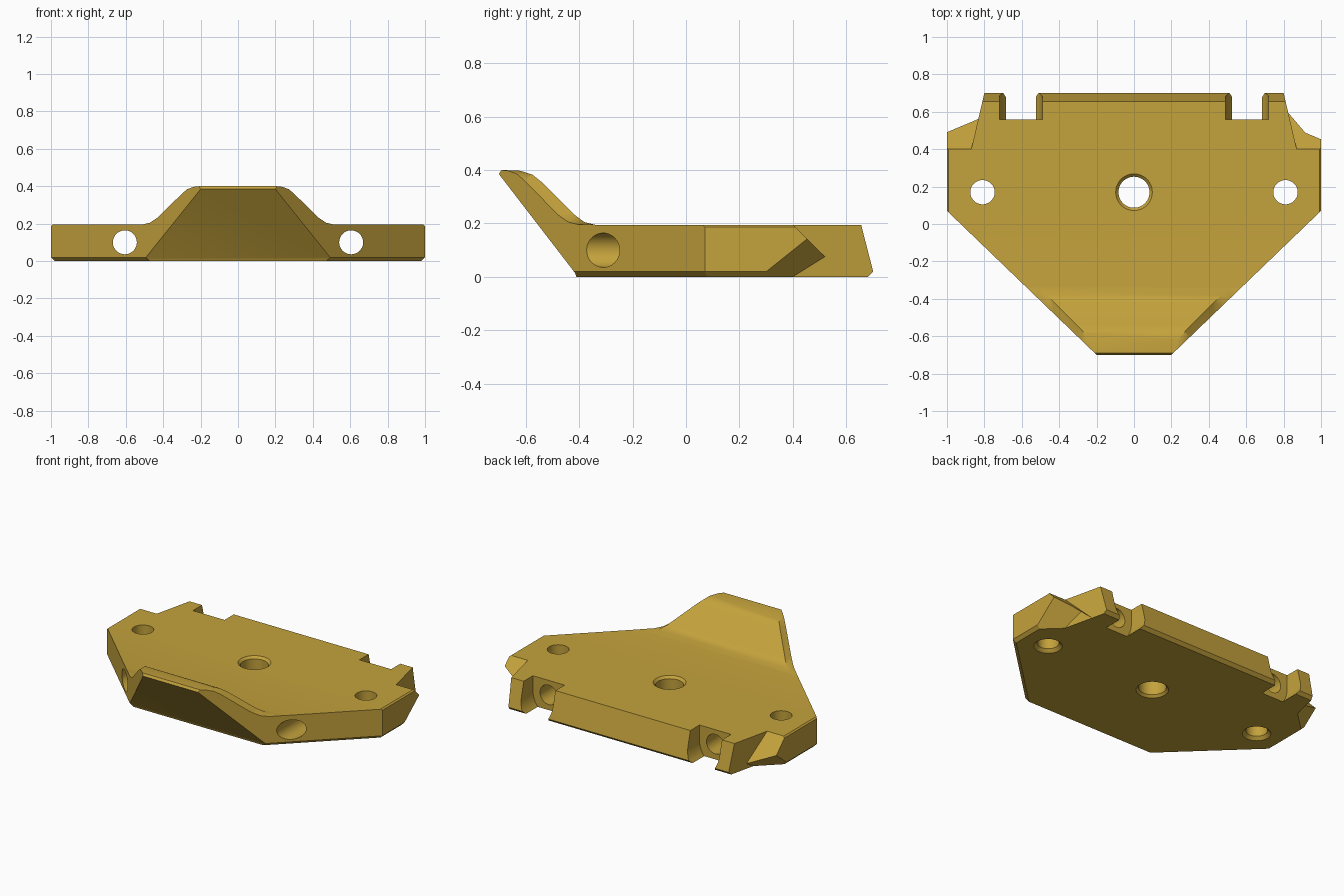
import bpy, bmesh, math
from mathutils import Vector

if "Cube" in bpy.data.objects:
    bpy.data.objects.remove(bpy.data.objects["Cube"])

brass = bpy.data.materials.new("mustard")
brass.diffuse_color = (0.55, 0.36, 0.045, 1)
brass.use_nodes = True
brass.node_tree.nodes["Principled BSDF"].inputs["Base Color"].default_value = brass.diffuse_color


def make_object(name, bm):
    bmesh.ops.recalc_face_normals(bm, faces=bm.faces[:])
    mesh = bpy.data.meshes.new(name)
    bm.to_mesh(mesh)
    bm.free()
    mesh.materials.append(brass)
    obj = bpy.data.objects.new(name, mesh)
    bpy.context.collection.objects.link(obj)
    return obj


def loft(name, loops):
    """Closed solid through equally long point loops."""
    bm = bmesh.new()
    rings = [[bm.verts.new(p) for p in loop] for loop in loops]
    n = len(rings[0])
    for a, b in zip(rings, rings[1:]):
        for i in range(n):
            j = (i + 1) % n
            bm.faces.new((a[i], a[j], b[j], b[i]))
    bm.faces.new(rings[0])
    bm.faces.new(rings[-1])
    return make_object(name, bm)


def turned(name, x, y, rings):
    """Vertical round cutter from (radius, z) pairs."""
    turns = [math.tau * i / 48 for i in range(48)]
    return loft(name, [[(x + r * math.cos(t), y + r * math.sin(t), z) for t in turns]
                       for r, z in rings])


def block(name, low, high, planes):
    """Box trimmed by planes; each plane is (point, outward normal)."""
    bm = bmesh.new()
    bmesh.ops.create_cube(bm, size=1)
    for v in bm.verts:
        v.co = Vector([low[i] if v.co[i] < 0 else high[i] for i in range(3)])
    for point, normal in planes:
        cut = bmesh.ops.bisect_plane(bm, geom=bm.verts[:] + bm.edges[:] + bm.faces[:],
                                     plane_co=point, plane_no=normal, clear_outer=True)
        edges = [g for g in cut["geom_cut"] if isinstance(g, bmesh.types.BMEdge)]
        bmesh.ops.contextual_create(bm, geom=edges)
    return make_object(name, bm)


def combine(obj, tool, operation="DIFFERENCE"):
    mod = obj.modifiers.new("cut", "BOOLEAN")
    mod.operation = operation
    mod.solver = "EXACT"
    mod.object = tool
    bpy.context.view_layer.objects.active = obj
    bpy.ops.object.modifier_apply(modifier=mod.name)
    bpy.data.objects.remove(tool)


# Side profile: flat plate with a raised, undercut nose
side = [(-.41, 0), (.68, 0), (.70, .02), (.655, .195), (-.34, .195), (-.38, .205),
        (-.42, .235), (-.54, .355), (-.575, .383), (-.62, .397), (-.69, .4),
        (-.70, .385), (-.415, .015)]
body = loft("mounting_plate", [[(x, y, z) for y, z in side] for x in (-1.2, 1.2)])

# Front profile narrows the nose to a hump
half = [(.98, 0), (1, .02), (1, .187), (.99, .1955), (.51, .1955), (.47, .205),
        (.43, .232), (.30, .36), (.27, .385), (.235, .397), (.19, .402)]
front = half + [(-x, z) for x, z in reversed(half)]
combine(body, loft("front_shape", [[(x, y, z) for x, z in front] for y in (-1, 1)]),
        "INTERSECT")


# Plan outline: diagonal front sides with a bottom chamfer
def plan(z, shift):
    return [(-.1, -.796 + shift, z), (.1, -.796 + shift, z), (1.1, .1665 + shift, z),
            (1.1, .9, z), (-1.1, .9, z), (-1.1, .1665 + shift, z)]


combine(body, loft("plan_shape", [plan(-.1, .168), plan(.02, 0), plan(.6, 0)]),
        "INTERSECT")

for s in (1, -1):
    # Wedge ears beside the rear tab: sloped top and angled undercut
    tab = (Vector((s * .8, .7, 0)), Vector((-s * .3, -.07, 0)))
    start = .30 if s > 0 else .385
    low, high = sorted((s * .7, s * 1.3))
    slope = (Vector((0, .4, .195)), Vector((0, -1, -1)))
    under = (Vector((s, start, .02)), Vector((-s * .95, -1, 1.25)))
    for name, plane in (("ear_slope", slope), ("ear_undercut", under)):
        combine(body, block(name, (low, .1, -.1), (high, 1, .5), [tab, plane]))

    # Rear slot with a rounded lower part
    arc = [(.115 * math.cos(t), .1 + .14 * math.sin(t))
           for t in [math.radians(-46 + 46 * i / 8) for i in range(9)]]
    right = [(.08, -.05)] + arc + [(.115, .3)]
    shape = right + [(-x, z) for x, z in reversed(right)]
    combine(body, loft("rear_slot", [[(s * .605 + x, y, z) for x, z in shape]
                                     for y in (.56, .9)]))

    # Long bore from the diagonal face into the slot
    ring = [math.tau * i / 48 for i in range(48)]
    combine(body, loft("long_bore", [[(s * .605 + .064 * math.cos(t), y,
                                       .1 + .064 * math.sin(t)) for t in ring]
                                     for y in (-.9, .6)]))

    # Outer screw hole, countersunk below
    combine(body, turned("outer_hole", s * .81, .17,
                         [(.095, -.01), (.065, .02), (.065, .5)]))

# Centre hole, countersunk on both ends
combine(body, turned("centre_hole", 0, .17,
                     [(.107, -.01), (.083, .015), (.083, .18), (.108, .205)]))

bpy.ops.object.select_all(action="DESELECT")
body.select_set(True)
bpy.context.view_layer.objects.active = body
bpy.ops.object.shade_smooth_by_angle(angle=math.radians(30))
